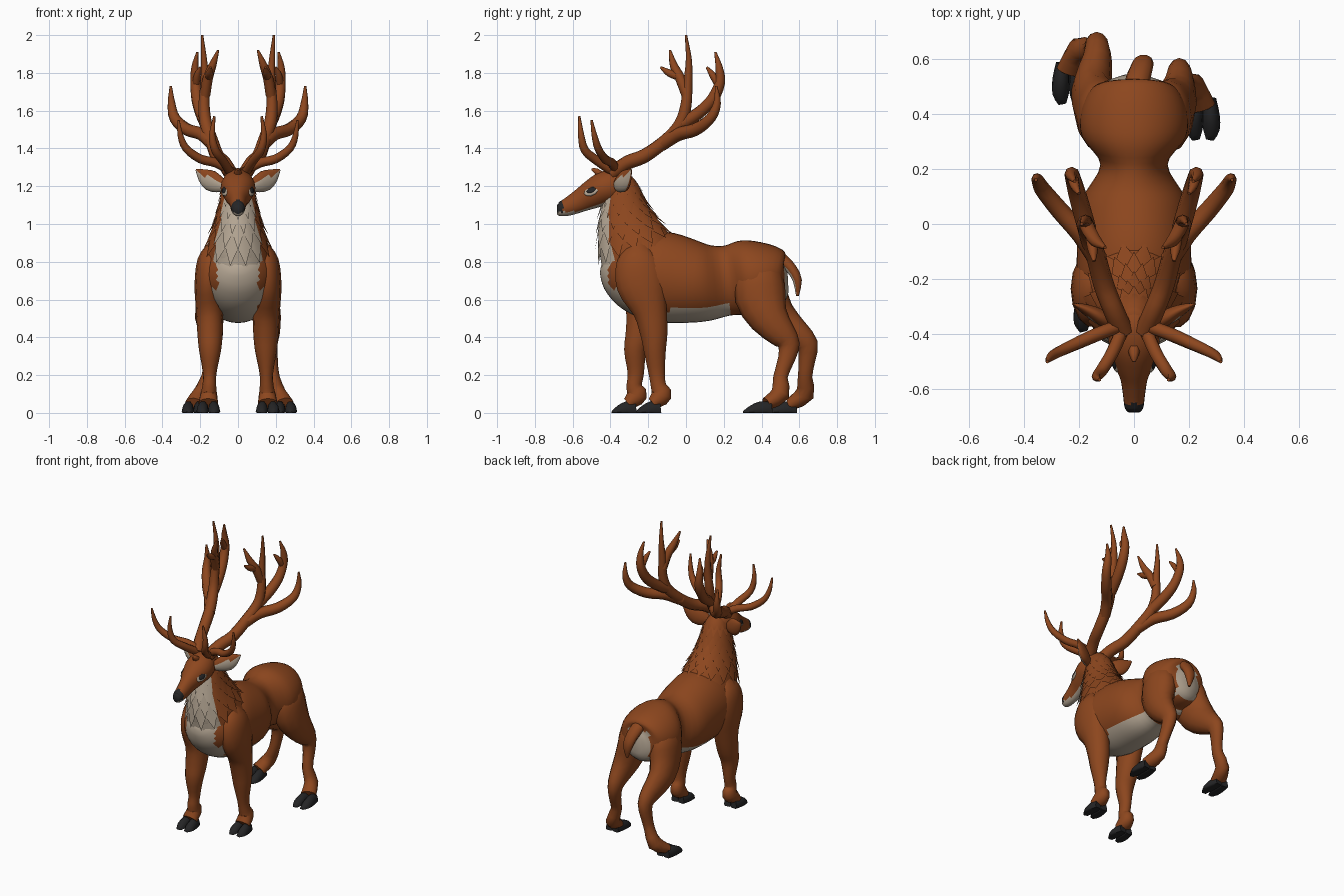
import bpy, bmesh, math
from mathutils import Vector

cube = bpy.data.objects.get("Cube")
if cube:
    bpy.data.objects.remove(cube, do_unlink=True)


def material(name, rgb):
    m = bpy.data.materials.new(name)
    m.use_nodes = True
    m.diffuse_color = (*rgb, 1)
    bsdf = m.node_tree.nodes["Principled BSDF"]
    bsdf.inputs["Base Color"].default_value = (*rgb, 1)
    bsdf.inputs["Roughness"].default_value = 0.9
    return m


COLOURS = [material("russet_fur", (0.265, 0.062, 0.013)),
           material("cream_fur", (0.47, 0.39, 0.30)),
           material("black_horn", (0.018, 0.018, 0.019))]
FUR, CREAM, BLACK = range(3)


def smooth_path(keys, steps):
    """Catmull-Rom through rows of (x, y, z, half width, half depth)."""
    rows = [Vector(k) for k in keys]
    rows = [rows[0] * 2 - rows[1]] + rows + [rows[-1] * 2 - rows[-2]]
    out = []
    for a, b, c, d in zip(rows, rows[1:], rows[2:], rows[3:]):
        for s in range(steps):
            t = s / steps
            out.append(0.5 * (2 * b + (c - a) * t + (2 * a - 5 * b + 4 * c - d) * t * t
                              + (3 * b - a - 3 * c + d) * t ** 3))
    return out + [rows[-2]]


def make_rings(keys, sides, steps, ref):
    path = smooth_path(keys, steps)
    rings = []
    for i, row in enumerate(path):
        tangent = Vector(path[min(i + 1, len(path) - 1)][:3]) - Vector(path[max(i - 1, 0)][:3])
        tangent.normalize()
        u = (ref - tangent * ref.dot(tangent)).normalized()
        v = tangent.cross(u)
        w, d = max(row[3], 0.002), max(row[4], 0.002)
        rings.append([Vector(row[:3]) + u * w * math.cos(a) + v * d * math.sin(a)
                      for a in (math.tau * j / sides for j in range(sides))])
    return rings


def finish(name, bm, colour, mirror=False, angle=60):
    bmesh.ops.recalc_face_normals(bm, faces=bm.faces)
    bm.normal_update()
    for f in bm.faces:
        f.material_index = colour(f.calc_center_median(), f.normal) if callable(colour) else colour
    mesh = bpy.data.meshes.new(name)
    bm.to_mesh(mesh)
    bm.free()
    for m in COLOURS:
        mesh.materials.append(m)
    ob = bpy.data.objects.new(name, mesh)
    bpy.context.scene.collection.objects.link(ob)
    if mirror:
        ob.modifiers.new("mirror", "MIRROR")
    bpy.ops.object.select_all(action="DESELECT")
    ob.select_set(True)
    bpy.context.view_layer.objects.active = ob
    bpy.ops.object.shade_smooth_by_angle(angle=math.radians(angle))


def limb(name, keys, colour=FUR, sides=10, steps=2, ref=(1, 0, 0), mirror=False, floor=False):
    """Closed loft of elliptical rings along a curved path."""
    rings = make_rings(keys, sides, steps, Vector(ref))
    bm = bmesh.new()
    loops = []
    for ring in rings:
        loops.append([bm.verts.new((p.x, p.y, max(p.z, 0) if floor else p.z)) for p in ring])
    for lo, hi in zip(loops, loops[1:]):
        for j in range(sides):
            k = (j + 1) % sides
            bm.faces.new((lo[j], lo[k], hi[k], hi[j]))
    bm.faces.new(loops[0])
    bm.faces.new(loops[-1])
    finish(name, bm, colour, mirror)
    return rings


# Torso: rump patch, belly and breast are cream, the breast widest between the legs
def torso_colour(c, n):
    if n.y > 0.45 and abs(c.x) < 0.085 and c.z < 0.8:
        return CREAM
    if -0.25 < c.y < 0.24 and c.z < 0.555 + 0.13 * c.y:
        return CREAM
    breast = 0.14 if 0.57 < c.z < 0.66 else 0.11
    return CREAM if c.y < -0.22 and abs(c.x) < breast and c.z < 0.93 else FUR


limb("torso", [(0, .54, .70, .04, .06), (0, .5, .70, .14, .14), (0, .42, .72, .19, .175),
               (0, .32, .715, .19, .2), (0, .215, .70, .122, .185), (0, .08, .69, .192, .21),
               (0, -.1, .715, .207, .24), (0, -.22, .735, .205, .225), (0, -.32, .775, .18, .185),
               (0, -.385, .81, .12, .125), (0, -.415, .83, .05, .06)],
     torso_colour, sides=36, steps=4)


# Neck with a cream throat
def throat_colour(c, n):
    return CREAM if n.y < -0.55 else FUR


neck = limb("neck", [(0, -.19, .70, .165, .2), (0, -.265, .86, .165, .195), (0, -.31, .99, .125, .158),
                     (0, -.33, 1.1, .098, .115), (0, -.34, 1.2, .08, .085), (0, -.355, 1.27, .04, .04)],
            throat_colour, sides=28, steps=4)


# Shaggy mane: layered zigzag skirts that follow the neck
def skirt(index, top):
    bm = bmesh.new()
    count = len(neck[top])
    upper, lower = [], []
    for j in range(count):
        tip = (j + index) % 2 == 0
        row = neck[top - (4 if tip else 2)]
        centre = sum(row, Vector()) / count
        upper.append(bm.verts.new(neck[top][j]))
        lower.append(bm.verts.new(centre + (row[j] - centre) * (1.13 if tip else 1.04)))
    for j in range(count):
        k = (j + 1) % count
        bm.faces.new((upper[j], lower[j], lower[k], upper[k]))
    middle = sum(neck[top - 2], Vector()) / count
    finish(f"mane_layer_{index}", bm,
           lambda c, n: CREAM if (c - middle).normalized().y < -0.62 else FUR, angle=40)


for i, top in enumerate(range(4, 19, 2)):
    skirt(i, top)


# Head: black nose, cream lips and chin
def head_colour(c, n):
    if c.y < -0.652 and c.z > 1.062:
        return BLACK
    if c.y < -0.58 and c.z < 1.066:
        return CREAM
    return CREAM if c.y < -0.4 and n.z < -0.78 else FUR


limb("head", [(0, -.3, 1.2, .05, .05), (0, -.36, 1.205, .08, .085), (0, -.43, 1.19, .092, .088),
              (0, -.5, 1.155, .074, .076), (0, -.56, 1.123, .05, .061), (0, -.62, 1.093, .04, .049),
              (0, -.665, 1.078, .034, .038), (0, -.683, 1.077, .022, .025)],
     head_colour, sides=20, steps=4)
limb("brow_knob", [(0, -.44, 1.25, .025, .025), (0, -.475, 1.28, .018, .018), (0, -.5, 1.29, .006, .006)],
     sides=6)

# Eyes: pale almond with a dark centre
outward = Vector((.83, -.35, .43))
for name, r, lift, tone in (("eye_rims", .043, .005, CREAM), ("eyes", .027, .01, BLACK)):
    spot = Vector((.07, -.5, 1.177)) + outward * lift
    limb(name, [(*(spot + outward * off), r * k, r * k * .6) for off, k in ((-.02, 1), (-.004, 1), (0, .7))],
         tone, ref=(-.25, -1, -.45), mirror=True)

# Ears: swept back, cream on the inside
limb("ears", [(.055, -.375, 1.195, .014, .02), (.1, -.35, 1.21, .028, .045), (.145, -.325, 1.23, .026, .056),
              (.185, -.305, 1.258, .016, .038), (.222, -.29, 1.288, .003, .005)],
     lambda c, n: CREAM if n.y < -0.1 and n.z < .2 and c.x > .09 else FUR, sides=14,
     ref=(0, 1, .25), mirror=True)


# Antlers: each tine is a tapering tube, mirrored to the other side
def tine(name, points, start, end=0.006):
    last = len(points) - 1
    keys = []
    for i, p in enumerate(points):
        r = start + (end - start) * (i / last) ** 2.8
        keys.append((*p, r, r))
    limb(name, keys, sides=8, steps=3, ref=(1, -1, -.3), mirror=True)


tine("antler_beams", [(.04, -.39, 1.27), (.075, -.31, 1.325), (.11, -.22, 1.36), (.14, -.11, 1.44),
                      (.17, -.03, 1.53), (.18, .0, 1.63), (.175, .01, 1.75), (.18, .015, 1.87),
                      (.19, .0, 2.0)], .038)
tine("antler_outer_tines", [(.13, -.13, 1.42), (.19, -.04, 1.475), (.27, .05, 1.5), (.335, .13, 1.56),
                            (.352, .165, 1.64), (.356, .16, 1.73)], .036)
tine("antler_rear_tines", [(.17, -.02, 1.53), (.195, .07, 1.59), (.215, .14, 1.66), (.225, .18, 1.75),
                           (.228, .175, 1.83), (.215, .155, 1.91)], .034)
tine("antler_rear_prongs", [(.222, .17, 1.74), (.215, .14, 1.79), (.2, .11, 1.83)], .02)
tine("antler_inner_tines", [(.175, .005, 1.68), (.16, -.03, 1.77), (.135, -.065, 1.84), (.105, -.085, 1.92)], .028)
tine("antler_inner_prongs", [(.155, -.04, 1.78), (.15, -.09, 1.8), (.145, -.135, 1.83)], .022)
tine("brow_tines", [(.045, -.39, 1.28), (.08, -.47, 1.335), (.12, -.535, 1.39), (.137, -.555, 1.47),
                    (.125, -.565, 1.57)], .025)
tine("side_tines", [(.05, -.37, 1.29), (.12, -.395, 1.325), (.2, -.43, 1.345), (.275, -.465, 1.4),
                    (.305, -.485, 1.47), (.315, -.5, 1.55)], .025)


# Cloven hooves: two flat-bottomed toes
def hoof(name, x, back, length):
    for side, label in ((-1, "inner"), (1, "outer")):
        limb(f"{name}_{label}_toe", [
            (x + side * .024, back, .012, .024, .048),
            (x + side * .029, back - length * .4, .008, .032, .055),
            (x + side * .031, back - length * .75, .004, .03, .036),
            (x + side * .025, back - length, .001, .014, .01)], BLACK, floor=True)


# Front legs: the right one steps forward
for name, s, step in (("left", 1, 0), ("right", -1, -.13)):
    limb(f"front_leg_{name}", [
        (s * .11, -.25, .88, .05, .06), (s * .14, -.25, .8, .075, .12), (s * .155, -.235, .68, .075, .135),
        (s * .15, -.19 + step * .3, .54, .072, .092), (s * .148, -.17 + step * .6, .42, .067, .074),
        (s * .148, -.165 + step * .8, .33, .058, .06), (s * .15, -.155 + step * .85, .21, .036, .044),
        (s * .152, -.145 + step, .14, .037, .042), (s * .155, -.13 + step, .095, .045, .056),
        (s * .157, -.175 + step, .05, .052, .034)], sides=14, steps=3)
    hoof(f"front_hoof_{name}", s * .157, -.135 + step, .125)

# Hind legs: the right one trails behind
for name, s, step, hock, foot in (("left", 1, 0, .165, .25), ("right", -1, .13, .135, .235)):
    limb(f"hind_leg_{name}", [
        (s * .08, .39, .8, .04, .06), (s * .115, .39, .73, .08, .12), (s * .128, .395 + step * .1, .61, .088, .135),
        (s * .152, .44 + step * .35, .5, .076, .105), (s * hock, .51 + step * .6, .415, .056, .075),
        (s * hock, .545 + step * .75, .36, .044, .058), (s * (hock + .01), .53 + step * .85, .28, .036, .044),
        (s * (hock * .75 + foot * .25), .5 + step, .19, .034, .038), (s * (foot - .035), .5 + step, .1, .042, .05),
        (s * (foot - .005), .425 + step, .048, .052, .034)], sides=12)
    hoof(f"hind_hoof_{name}", s * foot, .455 + step, .15)

# Short tail hanging over the pale rump
limb("tail", [(0, .44, .85, .04, .04), (.01, .51, .81, .045, .035), (.025, .56, .76, .042, .03),
              (.035, .59, .70, .035, .025), (.04, .59, .62, .008, .008)],
     lambda c, n: CREAM if n.y < -0.5 and c.z < .78 else FUR)
